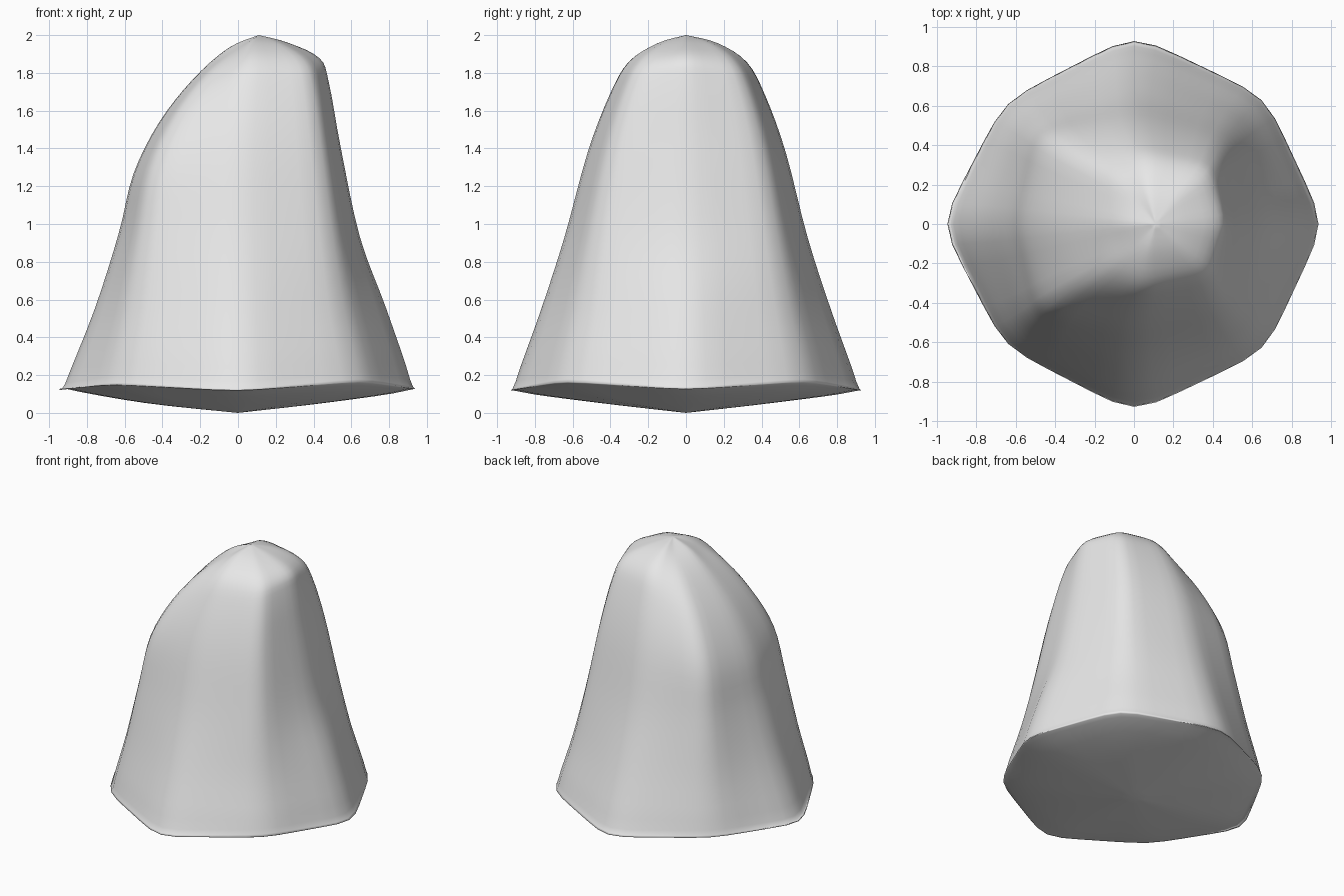
import bpy
import bmesh
from mathutils import Vector

cube = bpy.data.objects.get("Cube")
if cube:
    bpy.data.objects.remove(cube)

# Ridges of the rock, each listed from the underside, round the rim, up to the crown
LEFT = [(.5, .055), (.925, .115), (.942, .17), (.81, .55), (.66, .93),
        (.555, 1.4), (.49, 1.75), (.44, 1.88), (.27, 1.96)]
RIGHT = [(.5, .05), (.94, .125), (.947, .15), (.78, .55), (.645, .95),
         (.565, 1.26), (.43, 1.53), (.25, 1.76), (.06, 1.93)]
FRONT = [(.5, .055), (.92, .11), (.935, .16), (.79, .55), (.66, .93),
         (.54, 1.38), (.43, 1.68), (.33, 1.86), (.17, 1.96)]
LEFT_CORNER = [(.4, .4, .07), (.64, .62, .15), (.655, .635, .22), (.58, .57, .55),
               (.52, .5, .95), (.46, .42, 1.4), (.41, .33, 1.72), (.36, .26, 1.86), (.24, .15, 1.95)]
RIGHT_CORNER = [(.4, .4, .07), (.63, .6, .14), (.645, .615, .2), (.58, .56, .55),
                (.52, .5, .95), (.46, .45, 1.3), (.33, .36, 1.58), (.16, .25, 1.8), (0, .13, 1.93)]
BASE, PEAK = Vector((0, 0, 0)), Vector((.11, 0, 2))
STEPS, SIDES = 4, 6


def catmull(a, b, c, d, t):
    return .5 * (2 * b + (c - a) * t + (2 * a - 5 * b + 4 * c - d) * t ** 2
                 + (3 * b - a - 3 * c + d) * t ** 3)


def smooth_path(points):
    """Refine a ridge with a curve through its points, without the two poles."""
    pts = [BASE, BASE] + points + [PEAK, PEAK]
    path = []
    for i in range(1, len(pts) - 2):
        path += [catmull(*pts[i - 1:i + 3], s / STEPS) for s in range(STEPS)]
    return path[1:]


def lean(z):
    """The crown leans to the left."""
    return .08 * max(0, z - 1) ** 2


left = [Vector((r, 0, z)) for r, z in LEFT]
right = [Vector((-r, 0, z)) for r, z in RIGHT]
back = [Vector((lean(z), r, z)) for r, z in FRONT]
left_corner = [Vector(p) for p in LEFT_CORNER]
right_corner = [Vector((-x, y, z)) for x, y, z in RIGHT_CORNER]


def mirrored(ridge):
    # The front shoulder sits slightly further in than the back one
    return [Vector((p.x, -p.y + .02 * max(0, p.z - 1), p.z)) for p in ridge]


ridges = [left, left_corner, back, right_corner, right,
          mirrored(right_corner), mirrored(back), mirrored(left_corner)]
paths = [smooth_path(r) for r in ridges]

# Rock surface: flat facets between the ridges, with softened ridge lines
bm = bmesh.new()
rings = []
for level in range(len(paths[0])):
    loop = []
    for i, path in enumerate(paths):
        following = paths[(i + 1) % len(paths)]
        loop += [path[level].lerp(following[level], s / SIDES) for s in range(SIDES)]
    for _ in range(2):
        loop = [loop[i - 1] * .2 + p * .6 + loop[(i + 1) % len(loop)] * .2
                for i, p in enumerate(loop)]
    rings.append([bm.verts.new(p) for p in loop])

count = len(rings[0])
for low, high in zip(rings, rings[1:]):
    for i in range(count):
        j = (i + 1) % count
        bm.faces.new((low[i], low[j], high[j], high[i]))
for pole, ring in ((BASE, rings[0]), (PEAK, rings[-1])):
    tip = bm.verts.new(pole)
    for i in range(count):
        bm.faces.new((tip, ring[i], ring[(i + 1) % count]))
bmesh.ops.recalc_face_normals(bm, faces=bm.faces)
for face in bm.faces:
    face.smooth = True

mesh = bpy.data.meshes.new("rock")
bm.to_mesh(mesh)
bm.free()
rock = bpy.data.objects.new("rock", mesh)
bpy.context.collection.objects.link(rock)

# Stone colour
stone = bpy.data.materials.new("stone_grey")
stone.use_nodes = True
grey = (.8, .8, .8, 1)
stone.diffuse_color = grey
stone.node_tree.nodes["Principled BSDF"].inputs["Base Color"].default_value = grey
mesh.materials.append(stone)
